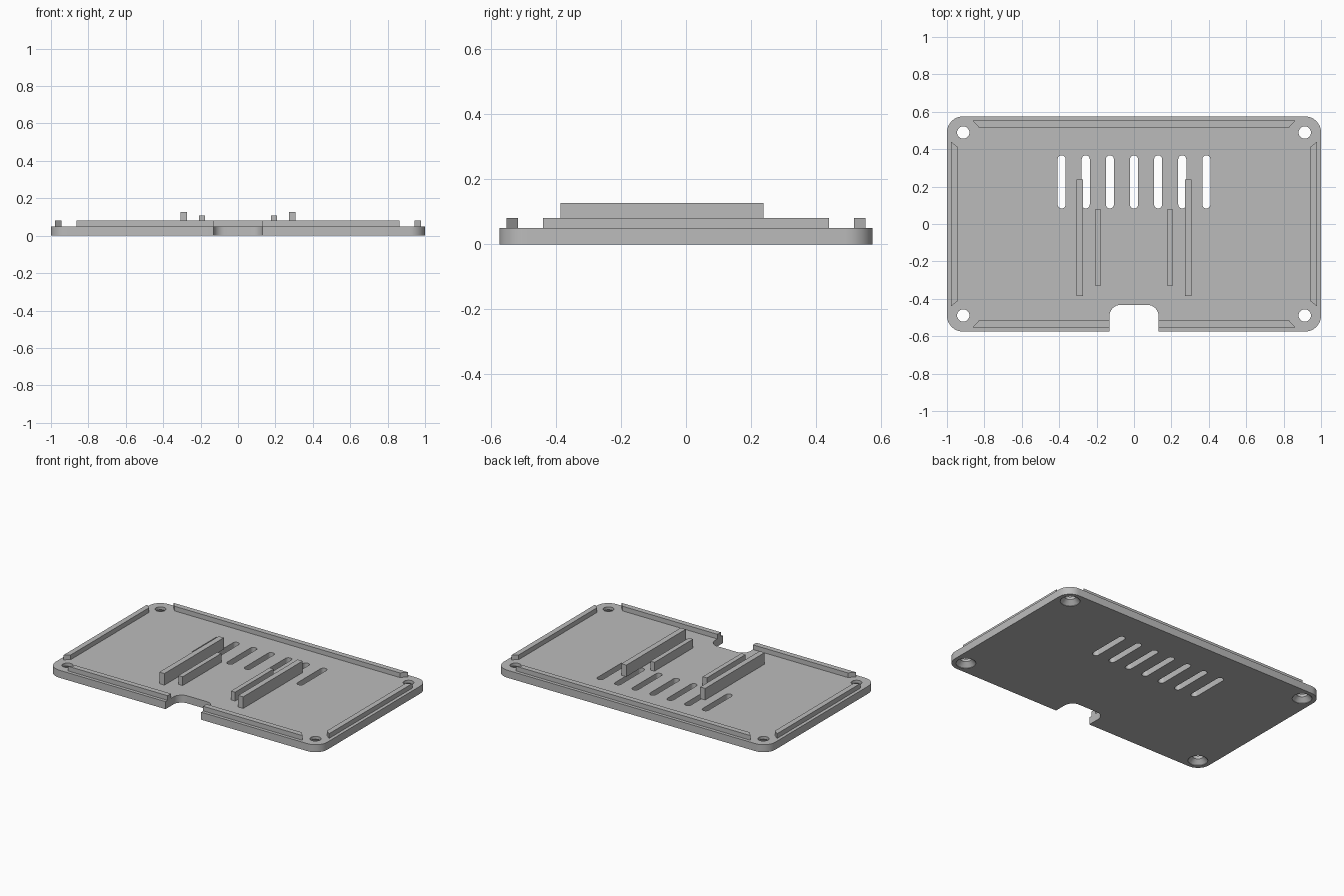
import bpy, bmesh
from math import cos, sin, pi

cube = bpy.data.objects.get("Cube")
if cube:
    bpy.data.objects.remove(cube, do_unlink=True)

grey = bpy.data.materials.new("plain grey")
grey.use_nodes = True
grey.diffuse_color = (0.5, 0.5, 0.5, 1)
grey.node_tree.nodes["Principled BSDF"].inputs["Base Color"].default_value = grey.diffuse_color

BASE = 0.05      # plate thickness
LIP = 0.081      # top of the locating lips


def rounded(cx, cy, w, h, r, steps=8):
    """Outline of a rounded rectangle, counter-clockwise."""
    pts = []
    for q, (sx, sy) in enumerate([(1, 1), (-1, 1), (-1, -1), (1, -1)]):
        for i in range(steps + 1):
            a = (q + i / steps) * pi / 2
            pts.append((cx + sx * (w / 2 - r) + r * cos(a),
                        cy + sy * (h / 2 - r) + r * sin(a)))
    return pts


def circle(cx, cy, r, n=32):
    return [(cx + r * cos(2 * pi * i / n), cy + r * sin(2 * pi * i / n)) for i in range(n)]


def loft(bm, *levels):
    """Closed solid through outlines given as (outline, z)."""
    rings = [[bm.verts.new((x, y, z)) for x, y in pts] for pts, z in levels]
    n = len(rings[0])
    bm.faces.new(rings[0][::-1])
    bm.faces.new(rings[-1])
    for low, high in zip(rings, rings[1:]):
        for i in range(n):
            j = (i + 1) % n
            bm.faces.new((low[i], low[j], high[j], high[i]))


def make(name, bm):
    bmesh.ops.remove_doubles(bm, verts=bm.verts, dist=1e-5)
    bmesh.ops.recalc_face_normals(bm, faces=bm.faces)
    mesh = bpy.data.meshes.new(name)
    bm.to_mesh(mesh)
    bm.free()
    mesh.materials.append(grey)
    ob = bpy.data.objects.new(name, mesh)
    bpy.context.collection.objects.link(ob)
    return ob


def solid(name, outline, z0, z1):
    bm = bmesh.new()
    loft(bm, (outline, z0), (outline, z1))
    return make(name, bm)


# Base plate
plate = solid("base_plate", rounded(0, 0, 2, 1.15, 0.085), 0, BASE)

# Cutter: front notch, vent slots and countersunk screw holes
bm = bmesh.new()
notch = rounded(0, -0.632, 0.262, 0.4, 0.06)
loft(bm, (notch, -0.1), (notch, 0.2))
for i in range(-3, 4):
    slot = rounded(i * 0.129, 0.225, 0.043, 0.284, 0.0212)
    loft(bm, (slot, -0.1), (slot, 0.2))
for x in (-0.913, 0.913):
    for y in (-0.489, 0.489):
        wide, narrow = circle(x, y, 0.06), circle(x, y, 0.033)
        loft(bm, (wide, -0.1), (wide, 0.003), (narrow, 0.031), (narrow, 0.2))
cutter = make("opening_cutter", bm)
cutter.hide_render = True

cut = plate.modifiers.new("openings", 'BOOLEAN')
cut.operation = 'DIFFERENCE'
cut.solver = 'EXACT'
cut.object = cutter
bpy.context.view_layer.objects.active = plate
plate.select_set(True)
bpy.ops.object.modifier_apply(modifier=cut.name)
bpy.data.objects.remove(cutter, do_unlink=True)
bpy.ops.object.shade_smooth_by_angle(angle=pi / 6)

# Locating lips with mitred ends
solid("back_lip", [(-0.83, 0.517), (0.83, 0.517), (0.863, 0.553), (-0.863, 0.553)], BASE, LIP)
for side, s in (("left", 1), ("right", -1)):
    solid(side + "_lip",
          [(s * 0.943, -0.412), (s * 0.978, -0.44), (s * 0.978, 0.44), (s * 0.943, 0.412)],
          BASE, LIP)
    solid(side + "_front_lip",
          [(s * 0.131, -0.553), (s * 0.863, -0.553), (s * 0.83, -0.517), (s * 0.131, -0.517)],
          BASE, LIP)

    # Paired support rails: tall outside, short inside
    for name, x, w, y0, y1, top in (("outer", 0.29, 0.037, -0.386, 0.239, 0.127),
                                    ("inner", 0.193, 0.031, -0.328, 0.078, 0.109)):
        a, b = s * x - w / 2, s * x + w / 2
        solid(f"{side}_{name}_rail", [(a, y0), (b, y0), (b, y1), (a, y1)], BASE, top)
